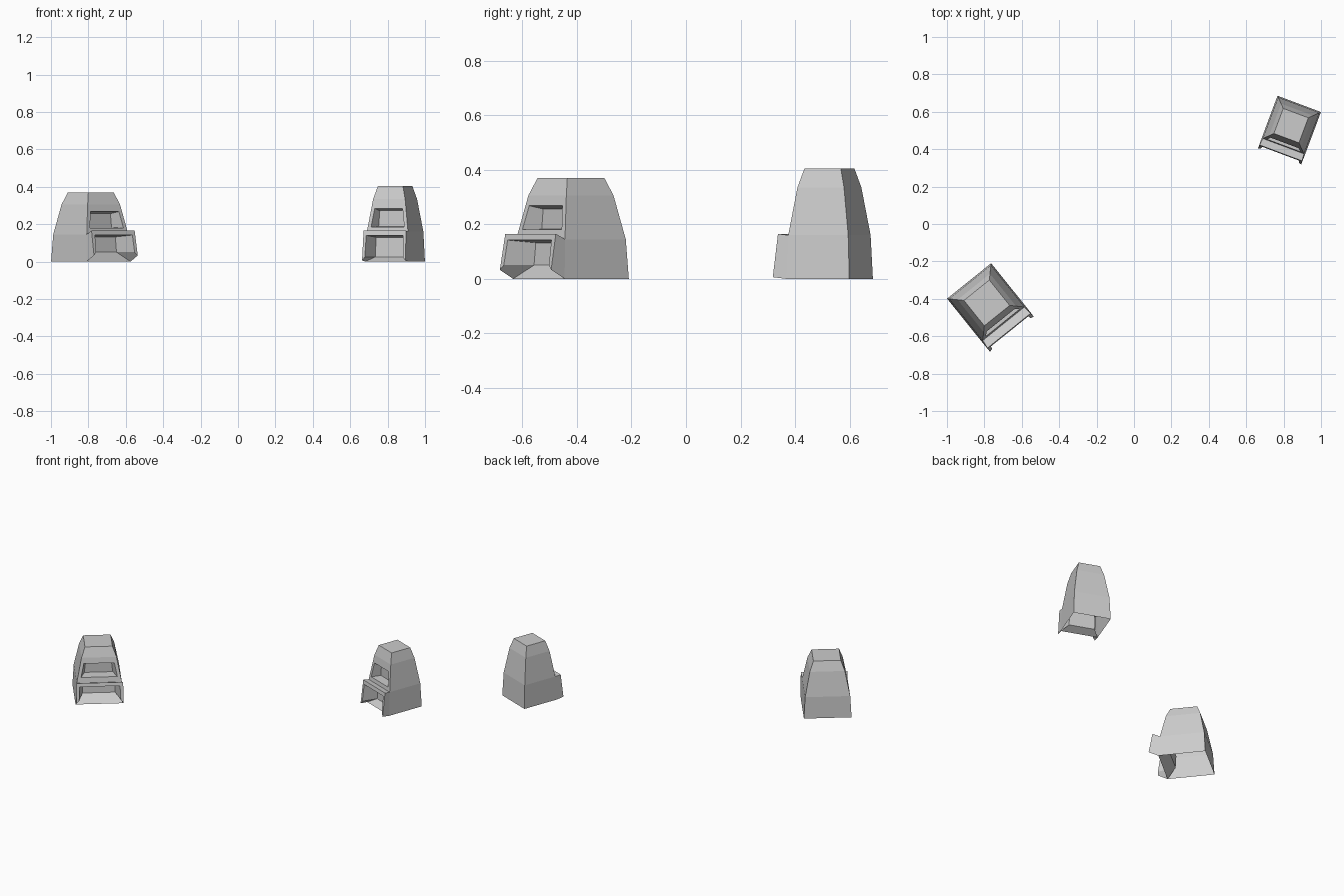
import bpy, bmesh, math
from mathutils import Vector

if "Cube" in bpy.data.objects:
    bpy.data.objects.remove(bpy.data.objects["Cube"])


def rect(hw_low, hw_high, y_low, y_high, z_low, z_high):
    """Front-facing quad: low left, low right, high right, high left."""
    return [(-hw_low, y_low, z_low), (hw_low, y_low, z_low),
            (hw_high, y_high, z_high), (-hw_high, y_high, z_high)]


def bridge(faces, a, b, sides):
    for i in sides:
        j = (i + 1) % 4
        faces.append([a[i], a[j], b[j], b[i]])


def build_oven(name, loc, angle, scale, levels, lip, mouth, window):
    """levels: ring heights; lip, mouth, window: (bottom z, top z)."""
    halves = [0.151, 0.143, 0.111, 0.087]
    rings = [[(-h, -h, z), (h, -h, z), (h, h, z), (-h, h, z)]
             for h, z in zip(halves, levels)]
    faces = []

    # Tapered shell: plain sides and back, full front only on the top band
    for k in range(3):
        bridge(faces, rings[k], rings[k + 1], (0, 1, 2, 3) if k == 2 else (1, 2, 3))
    faces.append(rings[3])

    # Upper window: frame in the sloping front, then a tapered recess
    def front_y(z):
        t = (z - levels[1]) / (levels[2] - levels[1])
        return -(halves[1] + t * (halves[2] - halves[1]))
    w0, w1 = window
    outer = rect(halves[1], halves[2], -halves[1], -halves[2], levels[1], levels[2])
    inner = rect(0.115, 0.097, front_y(w0), front_y(w1), w0, w1)
    back = rect(0.090, 0.082, -0.065, -0.065, w0 + 0.002, w1 - 0.012)
    bridge(faces, outer, inner, range(4))
    bridge(faces, inner, back, range(4))
    faces.append(back)

    # Lower mouth: projecting hood on two legs, recess and sloping sill
    root = rect(halves[0], halves[1], -halves[0], -halves[1], levels[0], levels[1])
    hood = rect(0.150, 0.148, -0.214, -0.190, lip[0], lip[1])
    m0, m1 = mouth
    opening = rect(0.132, 0.128, -0.210, -0.195, m0, m1)
    recess = rect(0.104, 0.100, -0.090, -0.085, m0, m1 - 0.010)
    bridge(faces, root, hood, (1, 2, 3))
    bridge(faces, hood, opening, (1, 2, 3))
    bridge(faces, opening, recess, (1, 2, 3))
    faces.append(recess)
    faces.append([root[0], root[1], recess[1], recess[0]])
    for i in (0, 1):
        faces.append([root[i], hood[i], opening[i], recess[i]])

    # Mesh, scaled in plan only
    bm = bmesh.new()
    for f in faces:
        bm.faces.new([bm.verts.new((x * scale, y * scale, z)) for x, y, z in f])
    bmesh.ops.remove_doubles(bm, verts=bm.verts, dist=1e-5)
    bmesh.ops.recalc_face_normals(bm, faces=bm.faces)
    top = max(bm.faces, key=lambda f: f.calc_center_median().z)
    if top.normal.z < 0:
        bmesh.ops.reverse_faces(bm, faces=bm.faces)
    mesh = bpy.data.meshes.new(name)
    bm.to_mesh(mesh)
    bm.free()
    ob = bpy.data.objects.new(name, mesh)
    ob.location = Vector((*loc, 0))
    ob.rotation_euler.z = math.radians(angle)
    bpy.context.collection.objects.link(ob)
    return ob


build_oven("wide_oven", (-0.787, -0.422), 38.8, 1.0,
           [0, 0.145, 0.306, 0.37], (0.033, 0.165), (0.05, 0.142), (0.18, 0.268))
build_oven("tall_oven", (0.84, 0.526), -20.5, 0.821,
           [0, 0.160, 0.335, 0.404], (0.006, 0.165), (0.025, 0.14), (0.185, 0.284))
